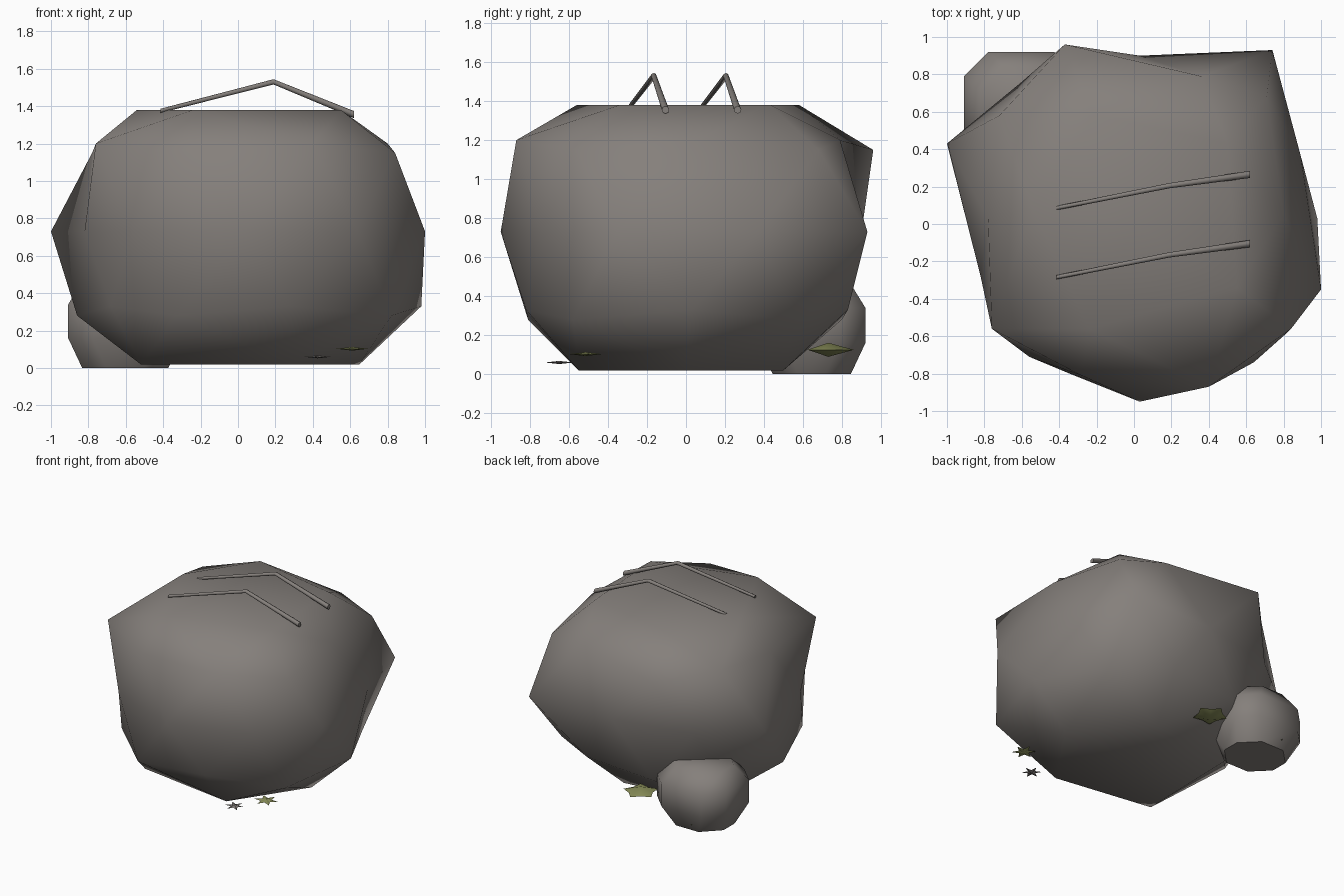
import bpy
import bmesh
import math
from mathutils import Matrix, Vector

cube = bpy.data.objects.get("Cube")
if cube:
    bpy.data.objects.remove(cube, do_unlink=True)


def make_material(name, rgb):
    mat = bpy.data.materials.new(name)
    mat.use_nodes = True
    color = (*rgb, 1.0)
    mat.diffuse_color = color
    node = next(n for n in mat.node_tree.nodes if n.type == "BSDF_PRINCIPLED")
    node.inputs["Base Color"].default_value = color
    node.inputs["Roughness"].default_value = 0.9
    return mat


STONE = make_material("warm grey stone", (0.235, 0.215, 0.2))
OLIVE = make_material("olive green", (0.25, 0.27, 0.1))


def finish(bm, name, mat, smooth_angle=None):
    bmesh.ops.recalc_face_normals(bm, faces=bm.faces)
    mesh = bpy.data.meshes.new(name)
    bm.to_mesh(mesh)
    bm.free()
    mesh.materials.append(mat)
    obj = bpy.data.objects.new(name, mesh)
    bpy.context.collection.objects.link(obj)
    if smooth_angle:
        bpy.ops.object.select_all(action="DESELECT")
        obj.select_set(True)
        bpy.context.view_layer.objects.active = obj
        bpy.ops.object.shade_smooth_by_angle(angle=math.radians(smooth_angle))
    return obj


def loft(bm, rings):
    """Bridge equal rings of points and cap both ends."""
    loops = [[bm.verts.new(p) for p in ring] for ring in rings]
    for low, high in zip(loops, loops[1:]):
        for i in range(len(low)):
            j = (i + 1) % len(low)
            bm.faces.new((low[i], low[j], high[j], high[i]))
    bm.faces.new(loops[0][::-1])
    bm.faces.new(loops[-1])


# Boulder: a coarse sphere whose rings are pulled out to a lumpy, flat-topped rock
# Each ring: sphere height -> (rock height, points in order of azimuth)
RINGS = {
    0.85: (1.38, [(.5, .43), (-.21, .58), (-.54, .08), (-.24, -.56), (.55, -.34)]),
    0.53: (1.2, [(.8, .05), (.36, .79), (-.72, .58), (-.76, -.56), (.4, -.87)]),
    0.45: (1.15, [(.71, .68), (-.37, .96), (-.78, .03), (-.28, -.81), (.84, -.56)]),
    0.0: (0.73, [(.89, .37), (.74, .93), (.03, .9), (-.6, .76), (-1, .43),
                 (-.82, -.28), (-.56, -.71), (.03, -.95), (.64, -.74), (1, -.35)]),
    -0.45: (0.33, [(.98, .03), (.3, .83), (-.66, .5), (-.68, -.5), (.28, -.82)]),
    -0.53: (0.28, [(.71, .56), (-.27, .8), (-.86, 0), (-.32, -.81), (.82, -.58)]),
    -0.85: (0.02, [(.65, 0), (.2, .5), (-.5, .42), (-.52, -.43), (.28, -.55)]),
}


def azimuth(vert):
    return round(math.degrees(math.atan2(vert.co.y, vert.co.x))) % 360


bm = bmesh.new()
bmesh.ops.create_icosphere(bm, subdivisions=2, radius=1,
                           matrix=Matrix.Rotation(math.pi, 4, "Z"))
groups = {level: [] for level in RINGS}
for v in bm.verts:
    if abs(v.co.z) > 0.95:
        v.co = (0, 0, 1.38 if v.co.z > 0 else 0.02)
    else:
        groups[min(RINGS, key=lambda level: abs(level - v.co.z))].append(v)
for level, (height, points) in RINGS.items():
    for v, (x, y) in zip(sorted(groups[level], key=azimuth), points):
        v.co = (x, y, height)
finish(bm, "boulder", STONE, 180)


# Small rock: chamfered block with a flat top and bottom
def chamfered_ring(z, inset):
    hx, hy, cut = 0.305 - inset, 0.275 - inset, 0.13
    outline = []
    for sx, sy in ((1, 1), (-1, 1), (-1, -1), (1, -1)):
        corner = [(sx * hx, sy * (hy - cut)), (sx * (hx - cut), sy * hy)]
        outline += corner if sx * sy > 0 else corner[::-1]
    return [Vector((x - 0.603, y + 0.645, z)) for x, y in outline]


bm = bmesh.new()
loft(bm, [chamfered_ring(z, inset) for z, inset in
          ((0, 0.075), (0.16, 0), (0.34, 0), (0.47, 0.08))])
finish(bm, "small_rock", STONE, 50)


# Bent twigs lying over the top, thicker towards one end
def twig(name, y):
    path = [(-0.415, y, 1.375), (0.19, y + 0.12, 1.53), (0.62, y + 0.18, 1.355)]
    bm = bmesh.new()
    rings = []
    for p, r in zip(path, (0.011, 0.014, 0.019)):
        rings.append([Vector(p) + Vector((0, r * math.cos(a), r * math.sin(a)))
                      for a in (i * math.tau / 8 for i in range(8))])
    loft(bm, rings)
    finish(bm, name, STONE, 50)


twig("front_twig", -0.285)
twig("back_twig", 0.085)


# Star-shaped plants: thin pointed rosettes
def rosette(name, center, radius, inner, half_height, mat, points=6, smooth=None):
    bm = bmesh.new()
    c = Vector(center)
    rim = []
    for i in range(points * 2):
        a = i * math.pi / points + 0.3
        r = radius if i % 2 == 0 else radius * inner
        rim.append(bm.verts.new(c + Vector((r * math.cos(a), r * math.sin(a), 0))))
    for side in (1, -1):
        tip = bm.verts.new(c + Vector((0, 0, side * half_height)))
        for i in range(len(rim)):
            bm.faces.new((rim[i], rim[(i + 1) % len(rim)], tip))
    finish(bm, name, mat, smooth)


rosette("grey_star_plant", (0.425, -0.65, 0.06), 0.075, 0.4, 0.008, STONE)
rosette("green_star_plant", (0.61, -0.515, 0.103), 0.09, 0.45, 0.01, OLIVE)
rosette("hidden_star_plant", (-0.68, 0.8, 0.06), 0.09, 0.4, 0.007, OLIVE)
rosette("leaf_bud", (-0.11, 0.73, 0.125), 0.13, 0.7, 0.036, OLIVE, 5, 60)
